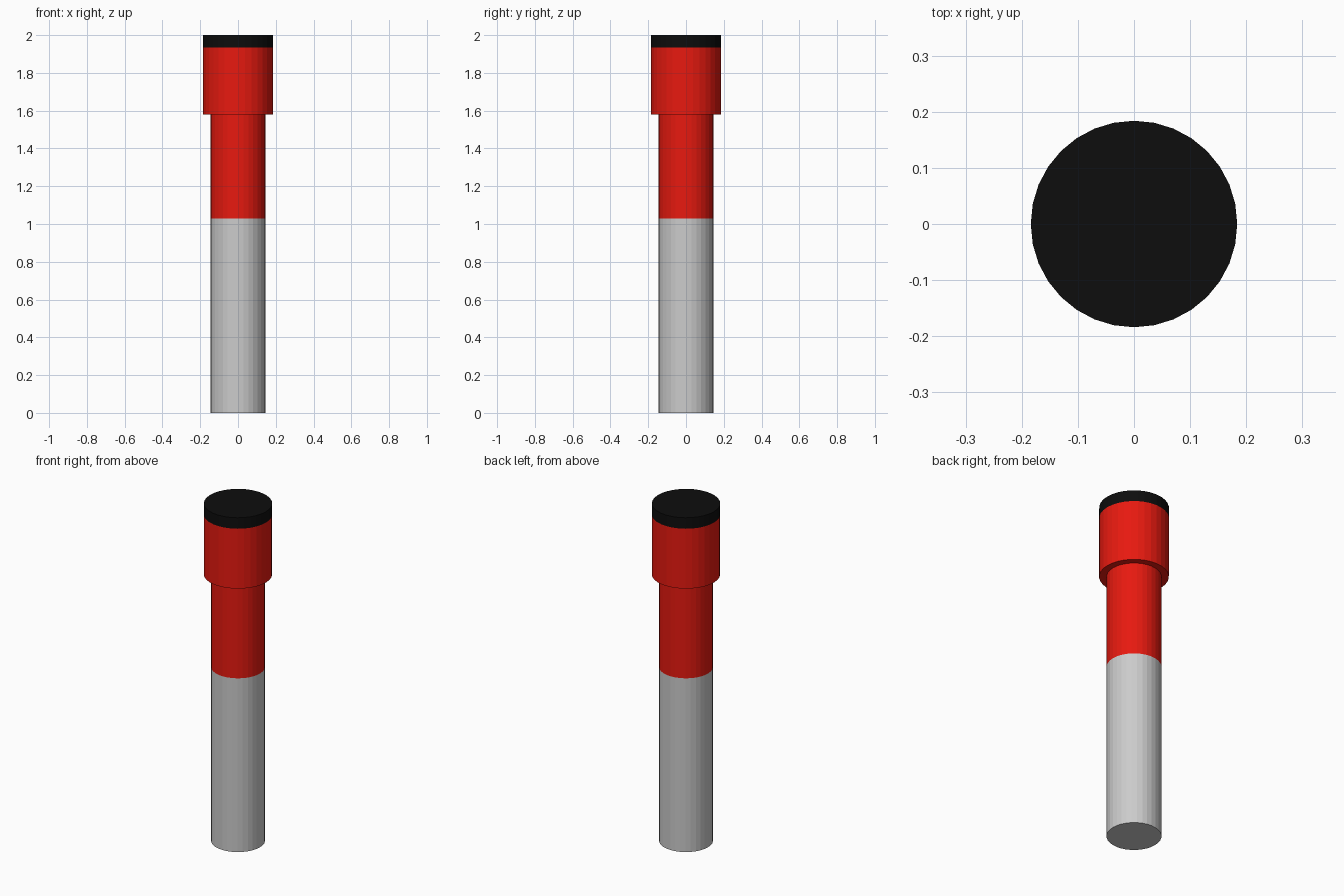
import bpy, bmesh, math
from mathutils import Matrix

if "Cube" in bpy.data.objects:
    bpy.data.objects.remove(bpy.data.objects["Cube"])

SIDES = 32
SHAFT_R, HEAD_R = 0.145, 0.184


def material(name, rgb):
    mat = bpy.data.materials.new(name)
    mat.diffuse_color = (*rgb, 1.0)
    mat.use_nodes = True
    mat.node_tree.nodes["Principled BSDF"].inputs["Base Color"].default_value = mat.diffuse_color
    return mat


def lathe(name, profile, mat=None):
    """Revolve (radius, z) points around z; a zero radius closes with an n-gon cap."""
    bm = bmesh.new()
    rings = []
    for r, z in profile:
        rings.append([bm.verts.new((r * math.cos(a), r * math.sin(a), z))
                      for a in (2 * math.pi * i / SIDES for i in range(SIDES))]
                     if r > 0 else None)
    for lower, upper in zip(rings, rings[1:]):
        if lower is None:
            bm.faces.new(upper[::-1])
        elif upper is None:
            bm.faces.new(lower)
        else:
            for i in range(SIDES):
                j = (i + 1) % SIDES
                bm.faces.new((lower[i], lower[j], upper[j], upper[i]))
    mesh = bpy.data.meshes.new(name)
    bm.to_mesh(mesh)
    bm.free()
    obj = bpy.data.objects.new(name, mesh)
    bpy.context.collection.objects.link(obj)
    if mat:
        mesh.materials.append(mat)
    return obj


red = material("red", (0.8, 0.01, 0.005))
black = material("black", (0.004, 0.004, 0.004))

# Plain grey lower post, closed underneath
lathe("lower_post", [(0, 0), (SHAFT_R, 0), (SHAFT_R, 1.03)])

# Red upper post and the wider red head with its underside ledge
lathe("upper_post", [(SHAFT_R, 1.03), (SHAFT_R, 1.58)], red)
lathe("head", [(SHAFT_R, 1.58), (HEAD_R, 1.58), (HEAD_R, 1.935)], red)

# Black top cap
lathe("top_cap", [(HEAD_R, 1.935), (HEAD_R, 2.0), (0, 2.0)], black)
